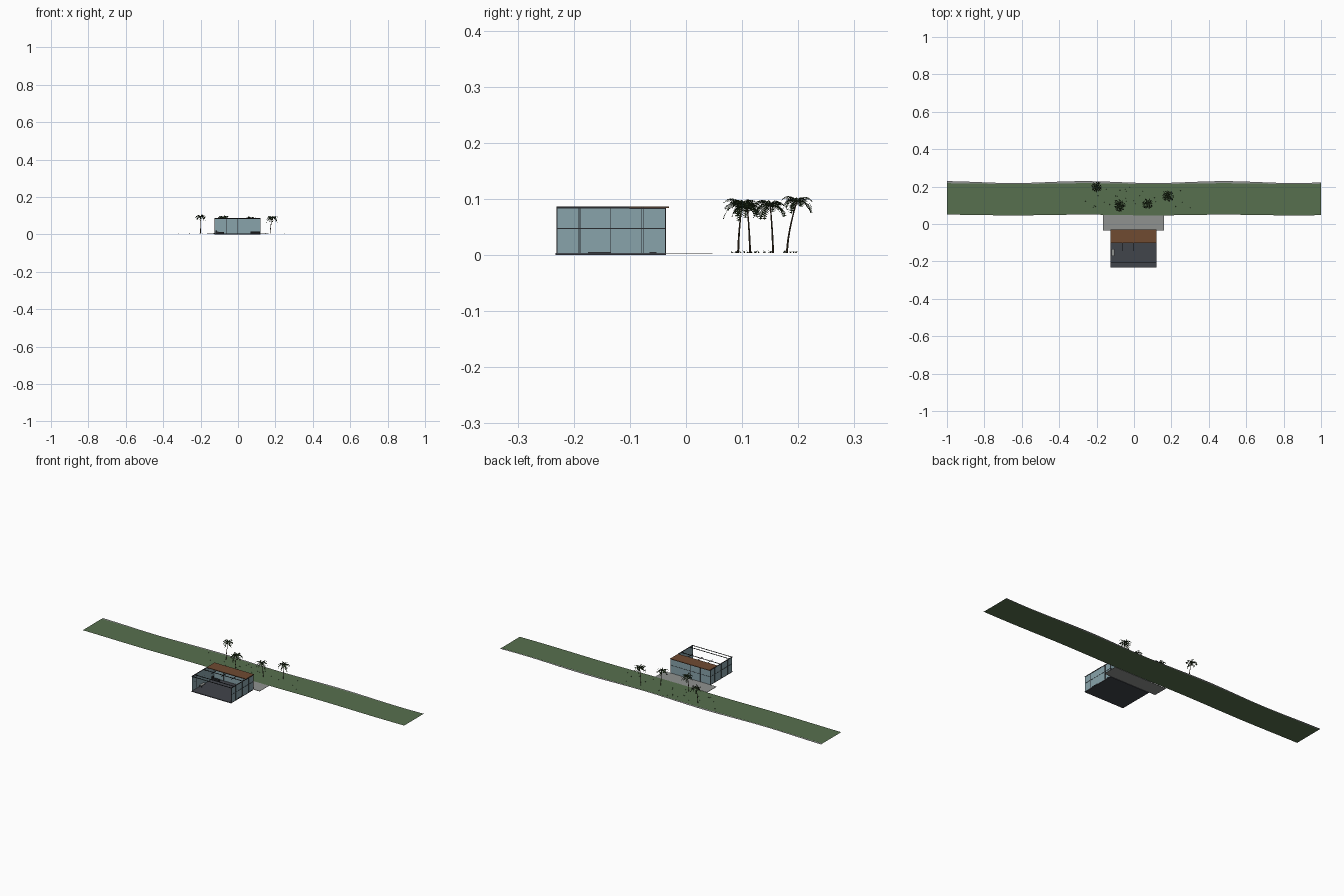
import bpy, bmesh, math, random
from mathutils import Vector

random.seed(4)
cube = bpy.data.objects.get("Cube")
if cube:
    bpy.data.objects.remove(cube)


def material(name, r, g, b):
    m = bpy.data.materials.new(name)
    m.use_nodes = True
    m.diffuse_color = (r, g, b, 1)
    m.node_tree.nodes["Principled BSDF"].inputs["Base Color"].default_value = (r, g, b, 1)
    return m


GRASS = material("grass green", 0.095, 0.16, 0.077)
STONE = material("pale stone", 0.28, 0.29, 0.28)
GLASS = material("blue glass", 0.25, 0.37, 0.41)
WOOD = material("brown wood", 0.16, 0.07, 0.031)
FLOOR = material("slate floor", 0.053, 0.058, 0.07)
FRAME = material("dark frame", 0.022, 0.024, 0.028)
TRUNK = material("palm bark", 0.06, 0.04, 0.022)
LEAF = material("palm leaf", 0.022, 0.042, 0.014)


def finish(name, bm, mat):
    mesh = bpy.data.meshes.new(name)
    bm.to_mesh(mesh)
    bm.free()
    mesh.materials.append(mat)
    ob = bpy.data.objects.new(name, mesh)
    bpy.context.collection.objects.link(ob)
    return ob


def add_box(bm, x, y, z):
    """Box from three (min, max) ranges."""
    verts = bmesh.ops.create_cube(bm, size=1)["verts"]
    for v in verts:
        v.co = Vector((r[0] + (c + 0.5) * (r[1] - r[0]) for r, c in zip((x, y, z), v.co)))


def boxes(name, mat, *ranges):
    bm = bmesh.new()
    for r in ranges:
        add_box(bm, *r)
    return finish(name, bm, mat)


# Ground strips with gently waving long edges
def wave(x):
    return math.cos(math.tau * (x + 0.27) / 0.75)


def ground_strip(name, mat, near, far, z):
    bm = bmesh.new()
    rows = []
    for i in range(81):
        x = -1 + i / 40
        rows.append([bm.verts.new((x, base + amp * wave(x), z)) for base, amp in (near, far)])
    for a, b in zip(rows, rows[1:]):
        bm.faces.new((a[0], b[0], b[1], a[1]))
    return finish(name, bm, mat)


ground_strip("lawn", GRASS, (0.048, 0.002), (0.216, 0.002), 0.004)
ground_strip("back_path", STONE, (0.216, 0.002), (0.224, 0.005), 0.0035)
boxes("terrace", STONE, ((-0.165, 0.16), (-0.036, 0.047), (0.0025, 0.004)))

# Pavilion shell, open at the front and over its front half
X0, X1, Y0, Y1, TOP = -0.125, 0.12, -0.23, -0.036, 0.087
boxes("floor_slab", FLOOR, ((X0, X1), (Y0 - 0.003, Y1), (0, 0.004)))
for name, x in (("right_glass", X0), ("left_glass", X1 - 0.001)):
    boxes(name, GLASS, ((x, x + 0.001), (Y0, Y1), (0.004, TOP - 0.003)))
boxes("back_glass", GLASS, ((X0 + 0.001, X1 - 0.001), (Y1 - 0.001, Y1), (0.004, TOP - 0.003)))
boxes("roof_deck", WOOD, ((X0, X1), (-0.101, -0.03), (TOP - 0.003, TOP)))

# Side frames: posts, a middle rail and a top rail on each wall
bm = bmesh.new()
for x in (X0, X1):
    span = (x - 0.001, x + 0.001)
    for y in (Y0, -0.192, -0.189, -0.134, -0.079, -0.076, Y1):
        add_box(bm, span, (y - 0.0006, y + 0.0006), (0.004, TOP))
    add_box(bm, span, (Y0, Y1), (0.047, 0.0485))
    add_box(bm, (x - 0.0015, x + 0.0015), (Y0 - 0.001, -0.101), (TOP - 0.0035, TOP))
    add_box(bm, (x - 0.0015, x + 0.0015), (-0.101, Y1), (TOP - 0.0045, TOP - 0.002))
finish("side_frames", bm, FRAME)

# Back frame
bm = bmesh.new()
span = (Y1 - 0.0018, Y1 + 0.0008)
for x in (X0, -0.063, -0.002, 0.059, X1):
    add_box(bm, (x - 0.0007, x + 0.0007), span, (0.004, TOP - 0.003))
add_box(bm, (X0, X1), span, (0.047, 0.0485))
finish("back_frame", bm, FRAME)

# Open roof beams
bm = bmesh.new()
for y in (Y0, -0.205, -0.128):
    add_box(bm, (X0, X1), (y - 0.001, y + 0.001), (TOP - 0.0035, TOP - 0.0005))
for x in (-0.063, -0.002, 0.059):
    add_box(bm, (x - 0.001, x + 0.001), (-0.145, -0.101), (TOP - 0.0035, TOP - 0.0008))
finish("roof_beams", bm, FRAME)

# Furniture
bm = bmesh.new()
add_box(bm, (-0.12, -0.105), (-0.172, -0.135), (0.014, 0.0155))
finish("desk_top", bm, STONE)
boxes("desk_legs", FRAME, *[((x, x + 0.001), (y, y + 0.001), (0.004, 0.014))
                            for x in (-0.119, -0.107) for y in (-0.171, -0.137)])
boxes("cabinet", FRAME, ((-0.12, -0.075), (-0.065, -0.052), (0.004, 0.014)),
      ((-0.12, -0.112), (-0.065, -0.052), (0.014, 0.022)))
boxes("sofa", FRAME, ((0.068, 0.117), (-0.066, -0.05), (0.004, 0.011)),
      ((0.068, 0.117), (-0.053, -0.05), (0.011, 0.016)),
      ((0.112, 0.117), (-0.066, -0.05), (0.011, 0.014)))
boxes("door_sills", FRAME, ((X1, X1 + 0.001), (-0.175, -0.135), (0.003, 0.006)),
      ((X1, X1 + 0.001), (-0.065, -0.053), (0.003, 0.006)))


# Palms: a leaning tapered trunk and a crown of feathered fronds
def palm_trunk(name, base, crown):
    bm = bmesh.new()
    rings = []
    for i in range(9):
        t = i / 8
        c = base.lerp(crown, t)
        c.x, c.y = (base[k] + (crown[k] - base[k]) * t ** 1.6 for k in (0, 1))
        r = 0.0021 - 0.0009 * t
        rings.append([bm.verts.new(c + Vector((r * math.cos(a), r * math.sin(a), 0)))
                      for a in (math.tau * j / 6 for j in range(6))])
    for a, b in zip(rings, rings[1:]):
        for j in range(6):
            bm.faces.new((a[j], a[j - 1], b[j - 1], b[j]))
    bm.faces.new(rings[-1])
    return finish(name, bm, TRUNK)


def add_frond(bm, origin, angle, length, rise, drop):
    out = Vector((math.cos(angle), math.sin(angle), 0))
    side = Vector((-out.y, out.x, 0))
    up = Vector((0, 0, 1))
    steps = 12

    def spine(t):
        return origin + out * length * (t - 0.2 * t ** 3) + up * length * (rise * t - drop * t * t)

    for i in range(steps):
        p, q = spine(i / steps), spine((i + 1) / steps)
        w = side * 0.0005
        bm.faces.new([bm.verts.new(v) for v in (p - w, q - w, q + w, p + w)])
        t = (i + 0.5) / steps
        reach = length * (0.08 + 0.24 * math.sin(math.pi * (0.15 + 0.8 * t)))
        for s in (-1, 1):
            tip = p + side * s * reach * 0.75 + out * reach * 0.5 - up * reach * 0.55
            bm.faces.new([bm.verts.new(v) for v in (p, p.lerp(q, 0.75), tip)])


def palm(name, base, crown, size):
    base, crown = Vector(base), Vector(crown)
    palm_trunk(name + "_trunk", base, crown)
    bm = bmesh.new()
    for i in range(15):
        lift = (0.75, 0.45, 0.15)[i % 3]
        add_frond(bm, crown, math.tau * i / 15 + random.uniform(-0.15, 0.15),
                  size * random.uniform(0.85, 1.1), lift + random.uniform(0, 0.15), 0.85)
    finish(name + "_fronds", bm, LEAF)


palm("palm_far_right", (-0.2, 0.18, 0.004), (-0.2, 0.198, 0.097), 0.036)
palm("palm_near_right", (-0.083, 0.093, 0.004), (-0.078, 0.1, 0.092), 0.038)
palm("palm_near_left", (0.077, 0.114, 0.004), (0.073, 0.109, 0.087), 0.037)
palm("palm_far_left", (0.172, 0.155, 0.004), (0.183, 0.15, 0.09), 0.036)

# Small tufts scattered on the lawn
bm = bmesh.new()
for _ in range(40):
    c = Vector((random.gauss(0, 0.13), random.uniform(0.07, 0.2), 0.004))
    for k in range(5):
        a = math.tau * k / 5 + random.random()
        d = Vector((math.cos(a), math.sin(a), 0))
        s = Vector((-d.y, d.x, 0)) * 0.0007
        tip = c + d * 0.0028 + Vector((0, 0, random.uniform(0.002, 0.0045)))
        bm.faces.new([bm.verts.new(v) for v in (c - s, c + s, tip)])
finish("grass_tufts", bm, LEAF)
